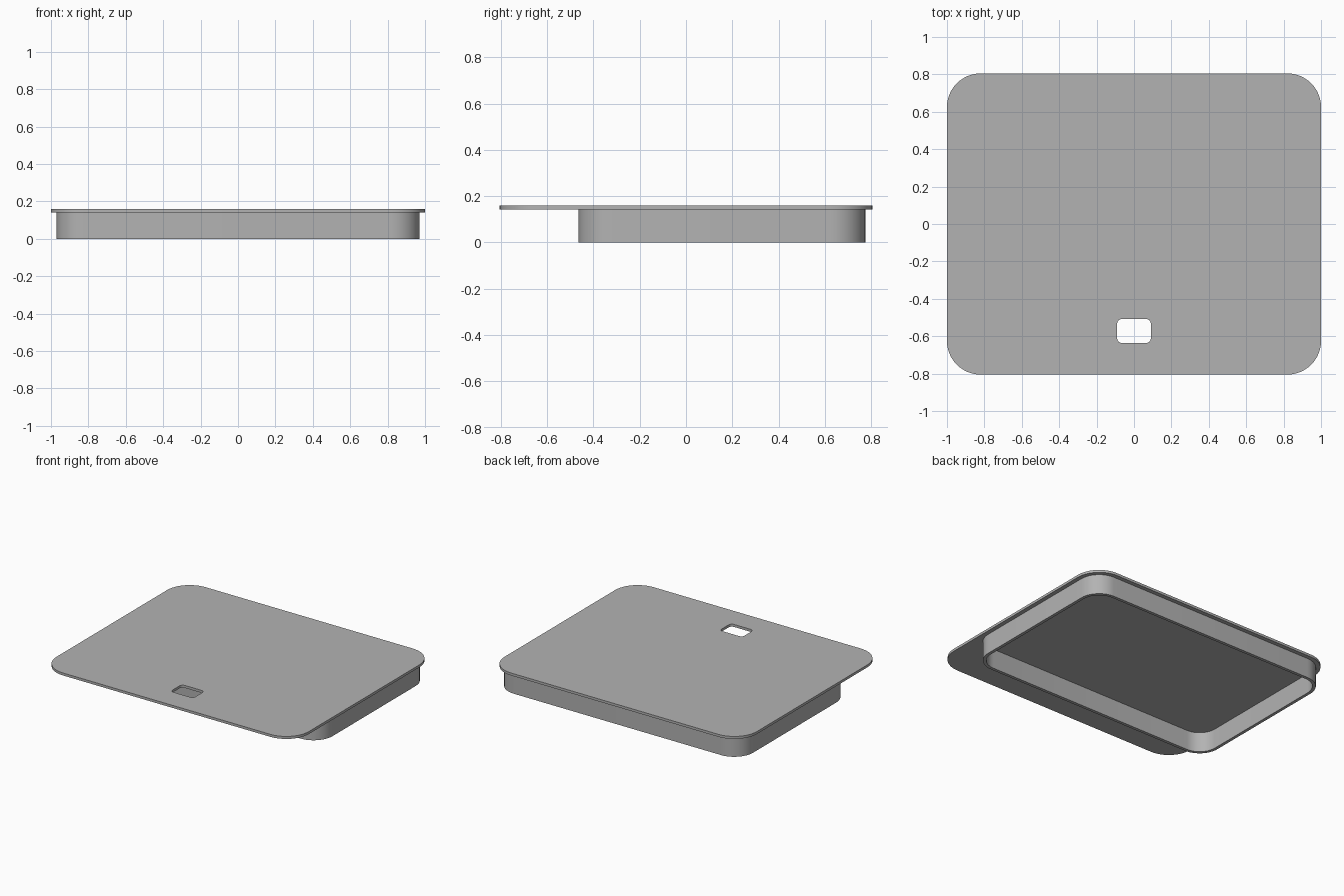
import bpy, bmesh
from math import sin, cos, pi
from mathutils import Vector

if "Cube" in bpy.data.objects:
    bpy.data.objects.remove(bpy.data.objects["Cube"], do_unlink=True)

GREY = (0.45, 0.45, 0.45, 1)
grey = bpy.data.materials.new("plain grey")
grey.use_nodes = True
grey.diffuse_color = GREY
grey.node_tree.nodes["Principled BSDF"].inputs["Base Color"].default_value = GREY


def rounded_rect(hx, hy, cy, r, steps=12):
    """Corner points of a rounded rectangle centred on (0, cy)."""
    points = []
    for k, (sx, sy) in enumerate([(1, 1), (-1, 1), (-1, -1), (1, -1)]):
        for i in range(steps + 1):
            a = (k + i / steps) * pi / 2
            points.append((sx * (hx - r) + r * cos(a), cy + sy * (hy - r) + r * sin(a)))
    return points


def slab(name, outlines, z0, z1):
    """Fill an outline, with a hole inside it, and extrude it upward."""
    bm = bmesh.new()
    edges = []
    for outline in outlines:
        verts = [bm.verts.new((x, y, z0)) for x, y in outline]
        edges += [bm.edges.new((v, verts[i - 1])) for i, v in enumerate(verts)]
    bmesh.ops.triangle_fill(bm, edges=edges, use_beauty=True)
    result = bmesh.ops.extrude_face_region(bm, geom=bm.faces[:], use_keep_orig=True)
    top = [g for g in result["geom"] if isinstance(g, bmesh.types.BMVert)]
    bmesh.ops.translate(bm, verts=top, vec=Vector((0, 0, z1 - z0)))
    bmesh.ops.recalc_face_normals(bm, faces=bm.faces[:])
    mesh = bpy.data.meshes.new(name)
    bm.to_mesh(mesh)
    bm.free()
    mesh.materials.append(grey)
    obj = bpy.data.objects.new(name, mesh)
    bpy.context.collection.objects.link(obj)
    bpy.ops.object.select_all(action="DESELECT")
    obj.select_set(True)
    bpy.context.view_layer.objects.active = obj
    bpy.ops.object.shade_smooth_by_angle(angle=pi / 6)


# Flat lid with a small finger slot near the front
slab("lid_plate", [rounded_rect(1, 0.805, 0, 0.18),
                   rounded_rect(0.09, 0.064, -0.572, 0.025, 6)], 0.142, 0.16)

# Thin rim wall below the lid, set toward the back
WALL = 0.022
slab("rim_wall", [rounded_rect(0.97, 0.62, 0.155, 0.15),
                  rounded_rect(0.97 - WALL, 0.62 - WALL, 0.155, 0.15 - WALL)], 0, 0.142)
